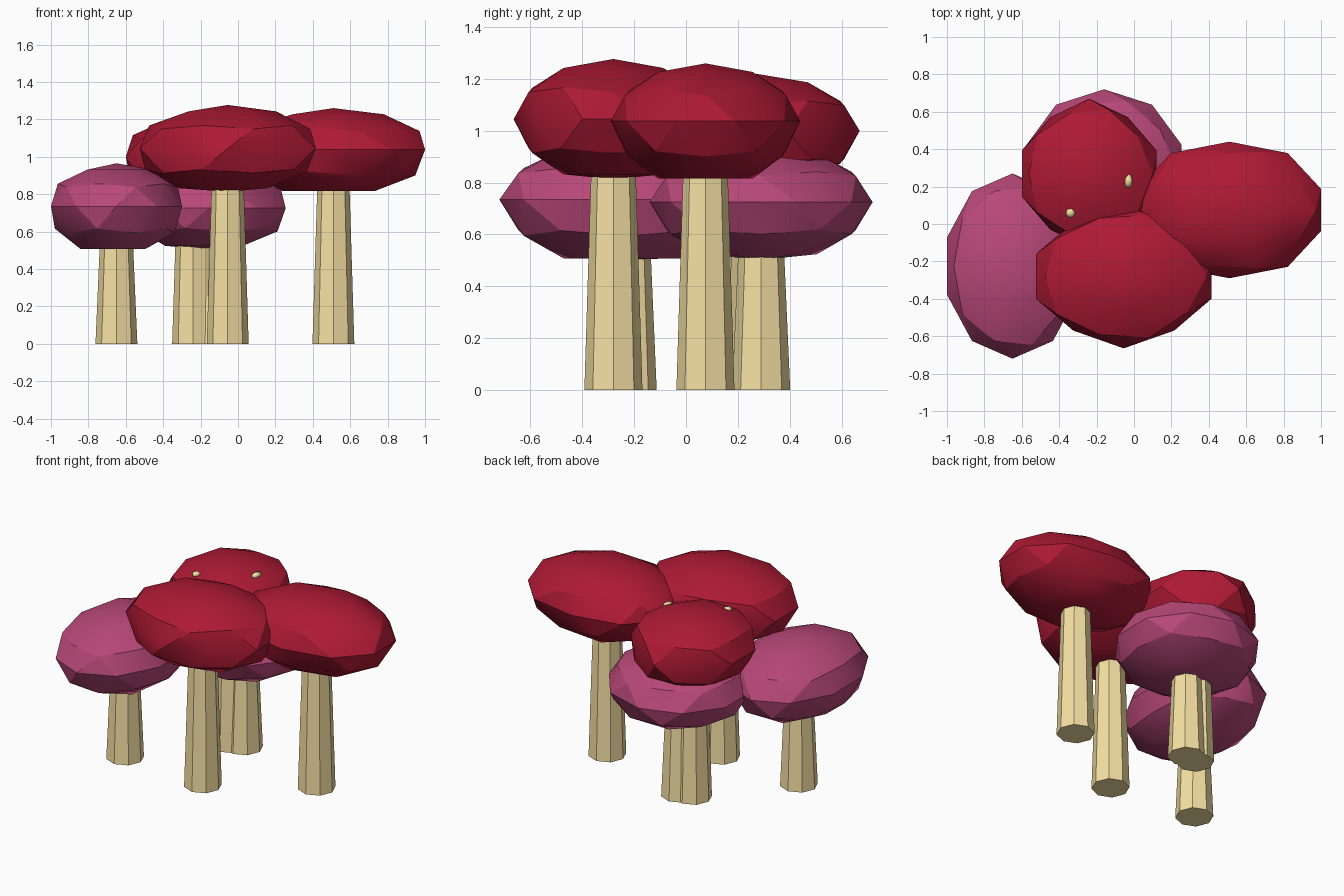
import bpy, bmesh, math
from mathutils import Matrix, Vector
from mathutils.bvhtree import BVHTree

if "Cube" in bpy.data.objects:
    bpy.data.objects.remove(bpy.data.objects["Cube"])


def material(name, color):
    m = bpy.data.materials.new(name)
    m.diffuse_color = (*color, 1)
    m.use_nodes = True
    m.node_tree.nodes["Principled BSDF"].inputs["Base Color"].default_value = m.diffuse_color
    return m


RED = material("red_cap", (0.42, 0.010, 0.035))
MAUVE = material("mauve_cap", (0.48, 0.065, 0.19))
CREAM = material("cream", (0.92, 0.75, 0.37))


def add_object(name, bm, mat, angle=25):
    bmesh.ops.recalc_face_normals(bm, faces=bm.faces)
    mesh = bpy.data.meshes.new(name)
    bm.to_mesh(mesh)
    bm.free()
    mesh.materials.append(mat)
    ob = bpy.data.objects.new(name, mesh)
    bpy.context.collection.objects.link(ob)
    # Soften shallow facets, keep the stronger creases
    bpy.ops.object.select_all(action='DESELECT')
    ob.select_set(True)
    bpy.context.view_layer.objects.active = ob
    bpy.ops.object.shade_smooth_by_angle(angle=math.radians(angle))
    return ob


# Low-poly ball cap: squash flattens the underside, corner pulls in the diagonals
def cap(name, center, half, mat, squash, corner):
    bm = bmesh.new()
    bmesh.ops.create_icosphere(bm, subdivisions=2, radius=1)
    for v in bm.verts:
        v.co.x /= 0.951
        if abs(v.co.x) > 0.4 and abs(v.co.y) > 0.6:
            v.co.xy *= corner
        if v.co.z < 0:
            v.co.z = max(-1, v.co.z * squash)
    bm.transform(Matrix.Translation(center) @ Matrix.Diagonal((*half, 1)))
    tree = BVHTree.FromBMesh(bm)
    add_object(name, bm, mat)
    return tree


# Tapered octagonal stem from the ground into the cap
def stem(name, x, y, height):
    bm = bmesh.new()
    bmesh.ops.create_cone(bm, cap_ends=True, segments=8, radius1=0.112, radius2=0.08,
                          depth=height, matrix=Matrix.Translation((x, y, height / 2)))
    add_object(name, bm, CREAM)


# name: cap centre, cap half sizes, colour, squash, corner
mushrooms = {
    "front": ((-0.055, -0.28, 1.045), (0.47, 0.385, 0.232), RED, 1.08, 0.93),
    "right": ((0.51, 0.075, 1.038), (0.49, 0.365, 0.222), RED, 1.18, 1.03),
    "back": ((-0.24, 0.27, 1.00), (0.36, 0.40, 0.22), RED, 1.1, 0.93),
    "back_low": ((-0.16, 0.29, 0.725), (0.415, 0.43, 0.223), MAUVE, 1.06, 1.0),
    "left_low": ((-0.65, -0.225, 0.735), (0.35, 0.495, 0.23), MAUVE, 1.16, 1.0),
}
trees = {}
for name, (c, *shape) in mushrooms.items():
    trees[name] = cap(name + "_cap", c, *shape)
    stem(name + "_stem", c[0], c[1], c[2])

# Small cream spots peeking through the back cap
for i, (x, y, sx, sy) in enumerate([(-0.34, 0.06, 0.027, 0.03), (-0.03, 0.23, 0.024, 0.042)]):
    hit = trees["back"].ray_cast(Vector((x, y, 2)), Vector((0, 0, -1)))[0]
    bm = bmesh.new()
    bmesh.ops.create_icosphere(bm, subdivisions=1, radius=1)
    bm.transform(Matrix.Translation(hit) @ Matrix.Diagonal((sx, sy, 0.018, 1)))
    add_object(f"cap_spot_{i + 1}", bm, CREAM, 80)
